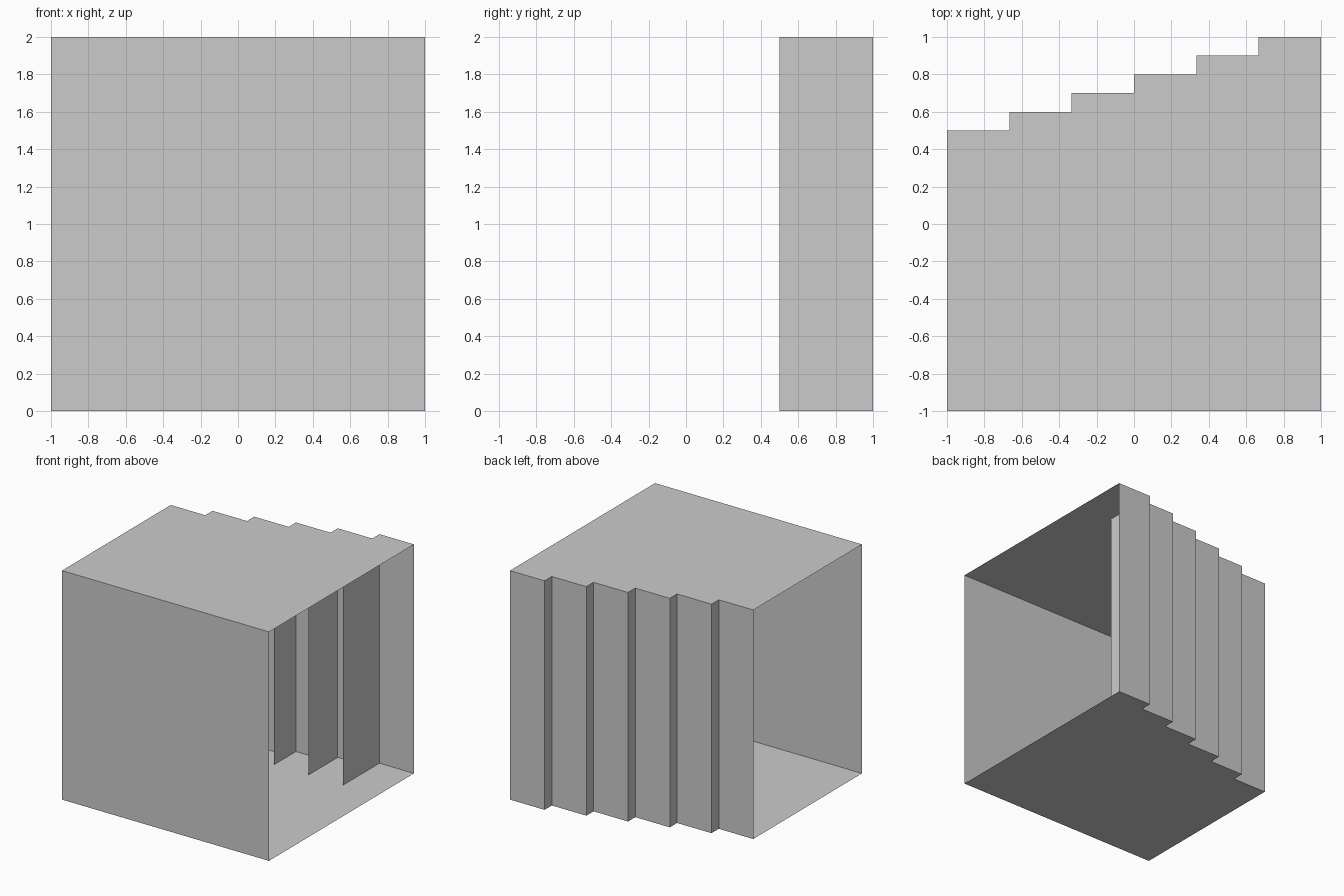
import bpy

if "Cube" in bpy.data.objects:
    bpy.data.objects.remove(bpy.data.objects["Cube"])

STEPS = 6
HEIGHT = 2.0
WIDTH = 2.0 / STEPS
FRONT_Y = -1.0
FIRST_Y = 0.5
RISE = 0.1


def make_object(name, faces):
    """Build a thin sheet object from a list of polygons."""
    verts, polys = [], []
    for face in faces:
        polys.append(range(len(verts), len(verts) + len(face)))
        verts.extend(face)
    mesh = bpy.data.meshes.new(name)
    mesh.from_pydata(verts, [], [tuple(p) for p in polys])
    obj = bpy.data.objects.new(name, mesh)
    bpy.context.collection.objects.link(obj)
    return obj


def wall(a, b):
    """Full-height vertical sheet between two plan points."""
    return [(*a, 0), (*b, 0), (*b, HEIGHT), (*a, HEIGHT)]


# Step layout: left edge, right edge and depth of each step
steps = [(-1 + i * WIDTH, -1 + (i + 1) * WIDTH, FIRST_Y + i * RISE)
         for i in range(STEPS)]

# Front wall; both ends of the shell stay open
make_object("front_wall", [wall((-1, FRONT_Y), (1, FRONT_Y))])

# Stepped floor and roof, one strip per step
make_object("floor", [[(l, FRONT_Y, 0), (l, y, 0), (r, y, 0), (r, FRONT_Y, 0)]
                      for l, r, y in steps])
make_object("roof", [[(l, FRONT_Y, HEIGHT), (r, FRONT_Y, HEIGHT),
                      (r, y, HEIGHT), (l, y, HEIGHT)] for l, r, y in steps])

# Stepped back wall panels
make_object("back_panels", [wall((r, y), (l, y)) for l, r, y in steps])

# Cross fins: each closes a step and runs inside to the first step's depth
make_object("step_fins", [wall((l, y), (l, FIRST_Y)) for l, r, y in steps[1:]])
